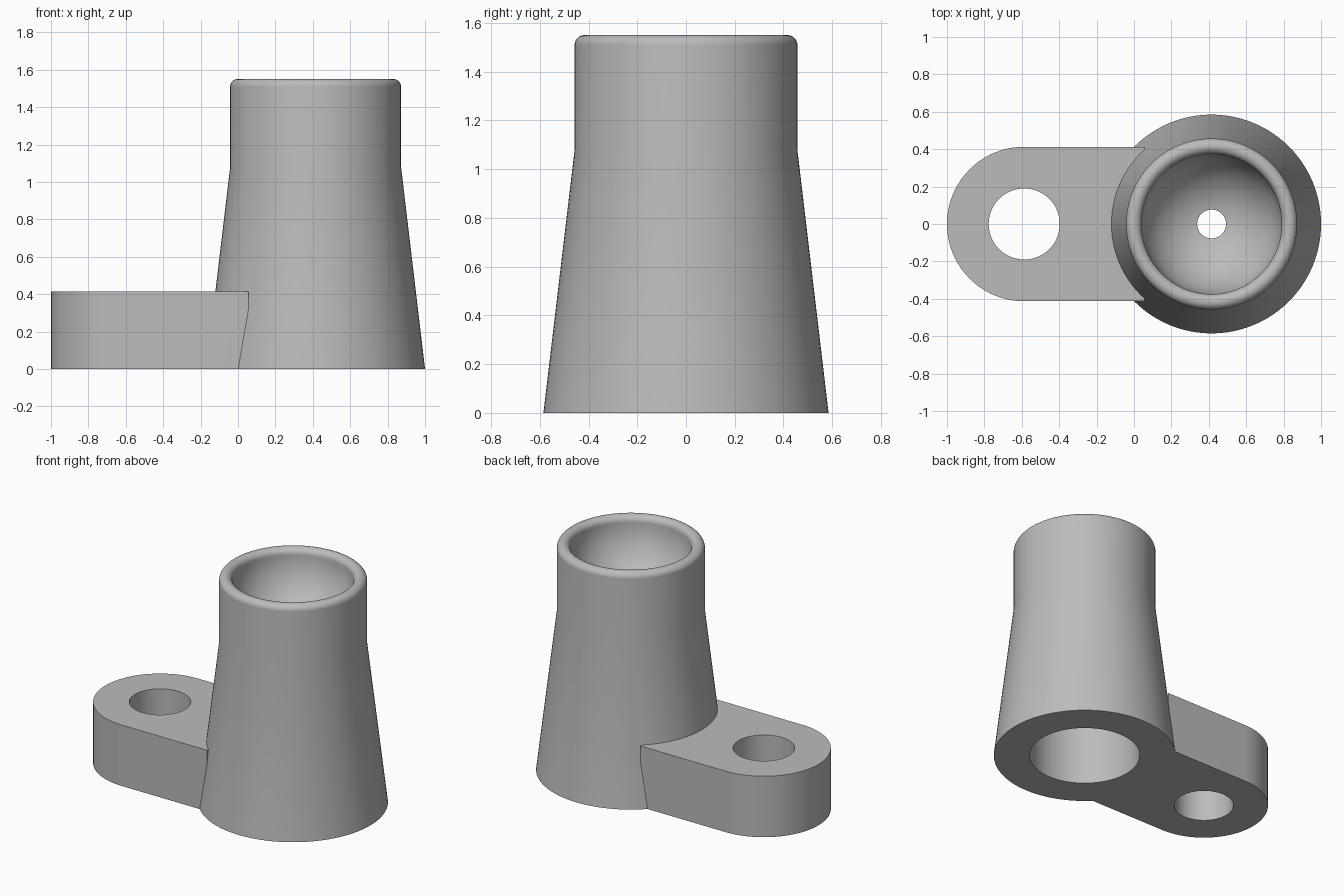
import bpy, bmesh
from math import sin, cos, pi, radians, asin, sqrt

cube = bpy.data.objects.get("Cube")
if cube:
    bpy.data.objects.remove(cube)

SEG = 96
POST_X, ARM_X = 0.415, -0.587
ARM_R, ARM_H, ARM_END = 0.413, 0.415, 0.055

grey = bpy.data.materials.new("plain grey")
grey.use_nodes = True
colour = (0.5, 0.5, 0.5, 1)
grey.diffuse_color = colour
grey.node_tree.nodes["Principled BSDF"].inputs["Base Color"].default_value = colour


def make_object(name, bm):
    bmesh.ops.recalc_face_normals(bm, faces=bm.faces)
    mesh = bpy.data.meshes.new(name)
    bm.to_mesh(mesh)
    bm.free()
    mesh.materials.append(grey)
    obj = bpy.data.objects.new(name, mesh)
    bpy.context.collection.objects.link(obj)
    return obj


def arc(cx, cz, r, start, end, steps):
    angles = [radians(start + (end - start) * i / steps) for i in range(steps + 1)]
    return [(cx + r * cos(a), cz + r * sin(a)) for a in angles]


def lathe(name, profile, x):
    """Revolve a closed (radius, height) profile about a vertical axis."""
    bm = bmesh.new()
    rings = [[bm.verts.new((x + r * cos(2 * pi * i / SEG), r * sin(2 * pi * i / SEG), z))
              for i in range(SEG)] for r, z in profile]
    for k, ring in enumerate(rings):
        nxt = rings[(k + 1) % len(rings)]
        for i in range(SEG):
            j = (i + 1) % SEG
            bm.faces.new((ring[i], ring[j], nxt[j], nxt[i]))
    return make_object(name, bm)


def prism(name, outline, z0, z1):
    """Extrude a flat outline upwards."""
    bm = bmesh.new()
    face = bm.faces.new([bm.verts.new((x, y, z0)) for x, y in outline])
    up = bmesh.ops.extrude_face_region(bm, geom=[face])
    verts = [g for g in up["geom"] if isinstance(g, bmesh.types.BMVert)]
    bmesh.ops.translate(bm, verts=verts, vec=(0, 0, z1 - z0))
    return make_object(name, bm)


def boolean(target, other, operation):
    mod = target.modifiers.new(operation.lower(), "BOOLEAN")
    mod.operation, mod.object, mod.solver = operation, other, "EXACT"
    bpy.context.view_layer.objects.active = target
    bpy.ops.object.modifier_apply(modifier=mod.name)
    bpy.data.objects.remove(other)


# Hollow post: tapered skirt, straight neck, rounded lip, bowl, drain hole, lower bore
TOP, NECK_R, BOWL_R, HOLE_R, BORE_R = 1.55, 0.457, 0.375, 0.077, 0.355
LIP = (NECK_R - BOWL_R) / 2
bowl_z = TOP - LIP
stop = -90 + math_deg if (math_deg := asin(HOLE_R / BOWL_R) * 180 / pi) else -90
profile = [(0.585, 0), (NECK_R, 1.08)]
profile += arc(NECK_R - LIP, bowl_z, LIP, 0, 180, 16)
profile += arc(0, bowl_z, BOWL_R, 0, stop, 24)[1:]
profile += [(HOLE_R, 0.95), (BORE_R, 0.95), (BORE_R, 0)]
body = lathe("post_with_side_lug", profile, POST_X)

# Side lug with a rounded end and a bolt hole
outline = arc(ARM_X, 0, ARM_R, 90, 270, 48) + [(ARM_END, -ARM_R), (ARM_END, ARM_R)]
lug = prism("side_lug", outline, 0, ARM_H)
bolt = prism("bolt_hole", arc(ARM_X, 0, 0.19, 0, 360, 64)[:-1], -0.1, ARM_H + 0.1)
boolean(lug, bolt, "DIFFERENCE")
boolean(body, lug, "UNION")

# Smooth shading with sharp edges kept
bpy.ops.object.select_all(action="DESELECT")
body.select_set(True)
bpy.context.view_layer.objects.active = body
bpy.ops.object.shade_smooth_by_angle(angle=radians(30))
